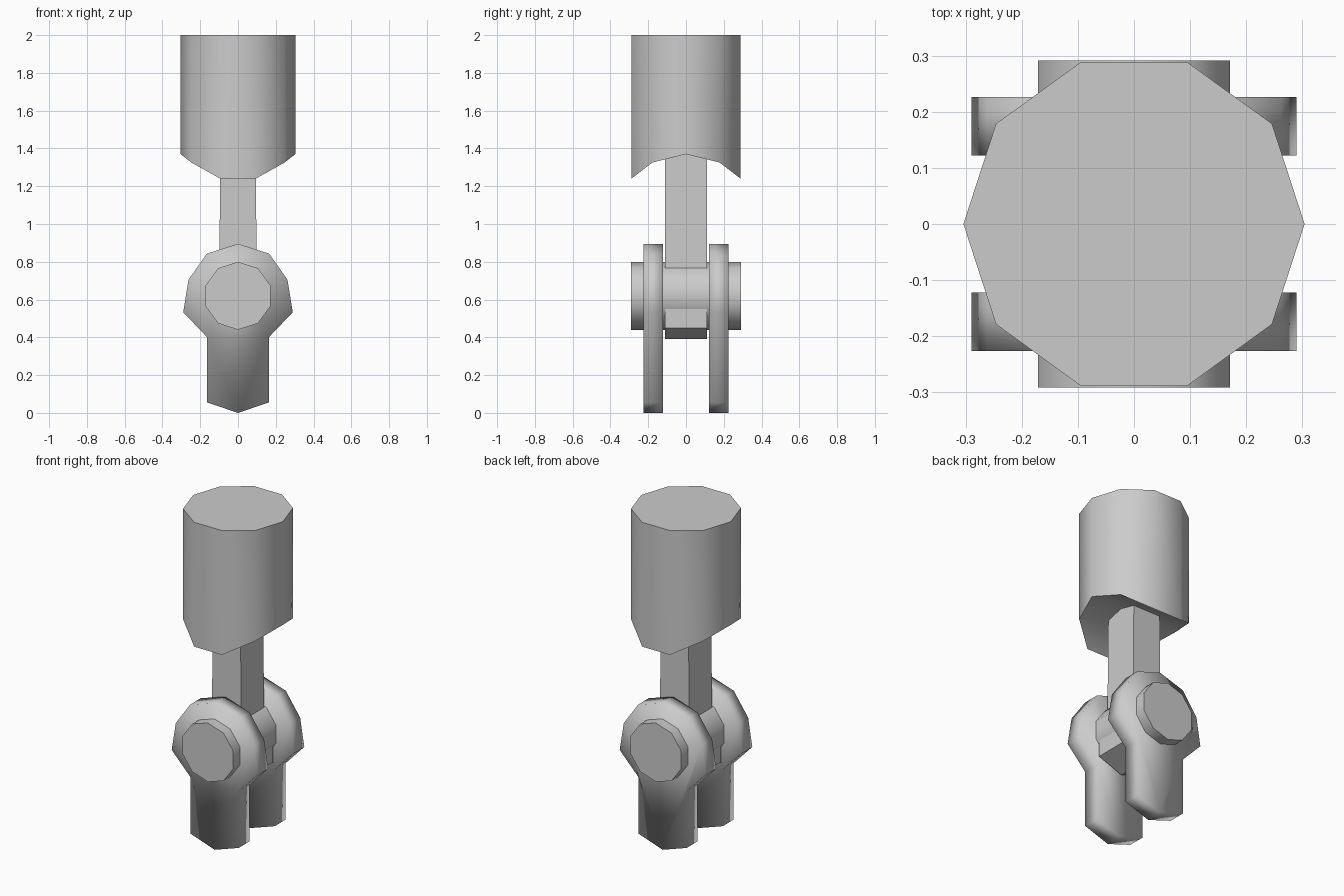
import bpy, bmesh, math

if "Cube" in bpy.data.objects:
    bpy.data.objects.remove(bpy.data.objects["Cube"])


def finish(bm, name, angle):
    bmesh.ops.recalc_face_normals(bm, faces=bm.faces)
    mesh = bpy.data.meshes.new(name)
    bm.to_mesh(mesh)
    bm.free()
    ob = bpy.data.objects.new(name, mesh)
    bpy.context.collection.objects.link(ob)
    bpy.ops.object.select_all(action='DESELECT')
    ob.select_set(True)
    bpy.context.view_layer.objects.active = ob
    if angle is not None:
        bpy.ops.object.shade_smooth_by_angle(angle=math.radians(angle))
    return ob


def mirrored(half):
    """Closed outline from its right half (x, z), listed top to bottom."""
    return half + [(-x, z) for x, z in reversed(half) if x > 0]


def extrude_y(name, outline, y0, y1, angle=None):
    bm = bmesh.new()
    a = [bm.verts.new((x, y0, z)) for x, z in outline]
    b = [bm.verts.new((x, y1, z)) for x, z in outline]
    n = len(outline)
    bm.faces.new(a)
    bm.faces.new(b[::-1])
    for i in range(n):
        j = (i + 1) % n
        bm.faces.new((a[i], b[i], b[j], a[j]))
    return finish(bm, name, angle)


# Upper cylinder: ten sides, underside arched along x
bm = bmesh.new()
R, N = 0.304, 10
ring = [(R * math.cos(i * math.tau / N), R * math.sin(i * math.tau / N)) for i in range(N)]
arch = {0: 1.37, 1: 1.325, 2: 1.24}
top = [bm.verts.new((x, y, 2.0)) for x, y in ring]
low = [bm.verts.new((x, y, arch[min(i % 5, 5 - i % 5)])) for i, (x, y) in enumerate(ring)]
bm.faces.new(top)
for i in range(N):
    j = (i + 1) % N
    bm.faces.new((top[i], low[i], low[j], top[j]))
for strip in ((2, 3, 4, 1), (1, 4, 5, 0), (0, 5, 6, 9), (9, 6, 7, 8)):
    bm.faces.new([low[i] for i in strip])
finish(bm, "upper_cylinder", 40)

# Tongue bar with a wider knuckle at its lower end
extrude_y("tongue_bar", mirrored([(0.093, 1.40), (0.1, 0.67), (0.16, 0.655),
                                  (0.16, 0.45), (0, 0.39)]), -0.11, 0.11)

# Fork plates: round eye above, straight leg below, softly shaded
plate = mirrored([(0, 0.895), (0.165, 0.843), (0.262, 0.705), (0.29, 0.533),
                  (0.163, 0.40), (0.163, 0.055), (0, 0.0)])
for side, s in (("front", -1), ("back", 1)):
    extrude_y(side + "_fork_plate", plate, s * 0.122, s * 0.226, 180)

# Hinge pin through plates and knuckle
pin = [(0.18 * math.sin(i * math.tau / 10), 0.62 + 0.18 * math.cos(i * math.tau / 10))
       for i in range(10)]
extrude_y("hinge_pin", pin, -0.291, 0.291, 40)
